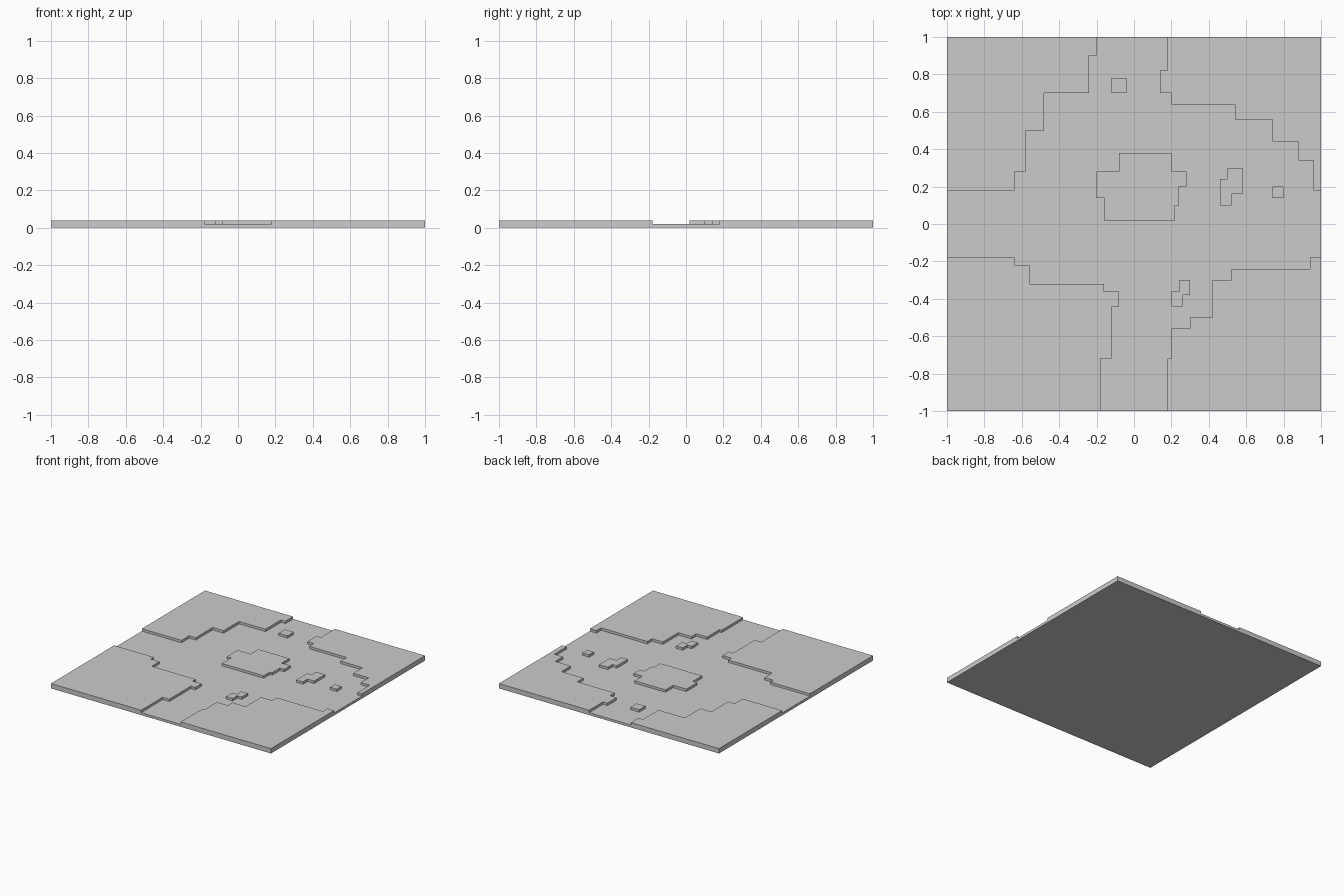
import bpy, bmesh

if "Cube" in bpy.data.objects:
    bpy.data.objects.remove(bpy.data.objects["Cube"])

FLOOR, TOP = 0.02, 0.04


def stepped_prism(name, steps, z0, z1, open_bottom=False):
    """Prism over a right-angled outline; steps alternates x, y, x, y... around it."""
    pts = []
    for i in range(0, len(steps), 2):
        pts += [(steps[i], steps[i - 1]), (steps[i], steps[i + 1])]
    bm = bmesh.new()
    face = bm.faces.new([bm.verts.new((x, y, z0)) for x, y in pts])
    ext = bmesh.ops.extrude_face_region(bm, geom=[face], use_keep_orig=True)
    verts = [v for v in ext["geom"] if isinstance(v, bmesh.types.BMVert)]
    bmesh.ops.translate(bm, verts=verts, vec=(0, 0, z1 - z0))
    bmesh.ops.recalc_face_normals(bm, faces=bm.faces[:])
    if open_bottom:
        low = [f for f in bm.faces if all(abs(v.co.z - z0) < 1e-6 for v in f.verts)]
        bmesh.ops.delete(bm, geom=low, context='FACES_ONLY')
    mesh = bpy.data.meshes.new(name)
    bm.to_mesh(mesh)
    bm.free()
    obj = bpy.data.objects.new(name, mesh)
    bpy.context.collection.objects.link(obj)
    return obj


# Square ground slab, at the height of the banks
ground = stepped_prism("ground", [-1, -1, 1, 1], 0, TOP)

# Sunken crossing: one stepped outline running out past all four edges
channel = [
    # north-west bank, then the west mouth
    -.2, .9, -.24, .7, -.48, .5, -.58, .28, -.64, .18, -1.1, -.18,
    # south-west bank, then the south mouth
    -.64, -.22, -.56, -.32, -.16, -.36, -.08, -.44, -.12, -.72, -.18, -1.1,
    # south-east bank, then the east mouth
    .18, -.72, .2, -.56, .3, -.5, .42, -.3, .52, -.24, .94, -.18, 1.1, .18,
    # north-east bank, then the north mouth
    .96, .34, .88, .44, .74, .56, .54, .64, .2, .7, .14, .82, .18, 1.1,
]
cutter = stepped_prism("channel_cutter", channel, FLOOR, 0.1)
cut = ground.modifiers.new("channel", 'BOOLEAN')
cut.operation, cut.solver, cut.object = 'DIFFERENCE', 'EXACT', cutter
bpy.context.view_layer.objects.active = ground
bpy.ops.object.modifier_apply(modifier=cut.name)
bpy.data.objects.remove(cutter)

# Raised islands standing on the channel floor
islands = {
    "centre_island": [-.16, .02, .22, .1, .24, .2, .28, .28, .2, .38, -.08, .28, -.2, .14],
    "east_island": [.46, .1, .52, .16, .58, .3, .5, .24],
    "south_island": [.2, -.44, .26, -.38, .3, -.3, .24, -.36],
    "north_islet": [-.12, .7, -.04, .78],
    "east_islet": [.74, .14, .8, .2],
}
for name, steps in islands.items():
    stepped_prism(name, steps, FLOOR, TOP, open_bottom=True)
